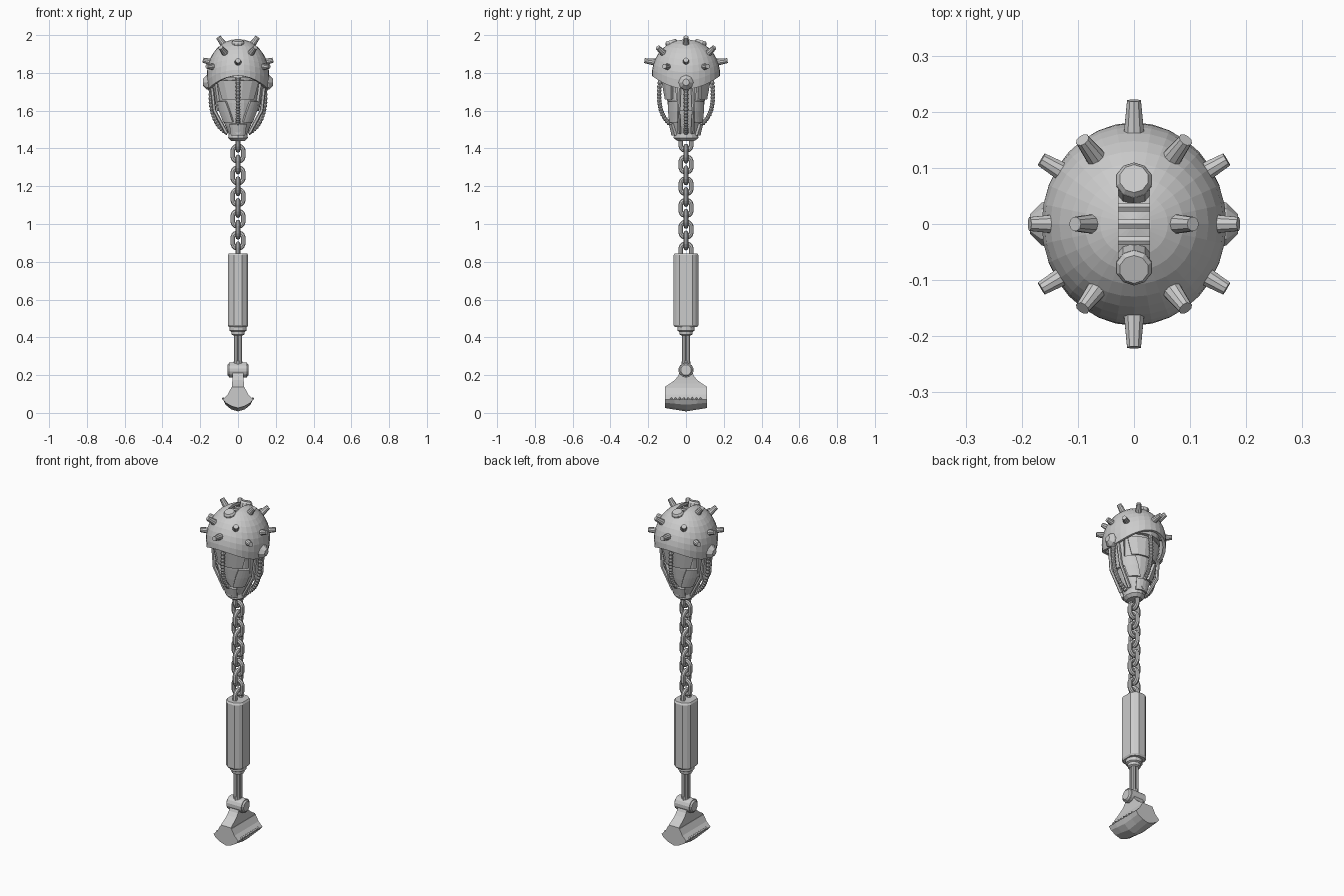
import bpy, bmesh, math
from mathutils import Vector, Matrix
from mathutils.geometry import interpolate_bezier

if "Cube" in bpy.data.objects:
    bpy.data.objects.remove(bpy.data.objects["Cube"])

GREY = (0.6, 0.6, 0.6, 1)
steel = bpy.data.materials.new("plain_steel")
steel.use_nodes = True
steel.diffuse_color = GREY
steel.node_tree.nodes["Principled BSDF"].inputs["Base Color"].default_value = GREY
TAU = 2 * math.pi


def finish(name, bm):
    bmesh.ops.recalc_face_normals(bm, faces=bm.faces)
    mesh = bpy.data.meshes.new(name)
    bm.to_mesh(mesh)
    bm.free()
    mesh.materials.append(steel)
    obj = bpy.data.objects.new(name, mesh)
    bpy.context.collection.objects.link(obj)
    return obj


def loft(name, rings, caps=True, closed=True, loop=False):
    """Skin a list of equal-length point rings."""
    bm = bmesh.new()
    rows = [[bm.verts.new(p) for p in ring] for ring in rings]
    n = len(rows[0])
    pairs = list(zip(rows, rows[1:])) + ([(rows[-1], rows[0])] if loop else [])
    for a, b in pairs:
        for i in range(n if closed else n - 1):
            j = (i + 1) % n
            bm.faces.new((a[i], a[j], b[j], b[i]))
    if caps and not loop:
        bm.faces.new(rows[0])
        bm.faces.new(rows[-1])
    return finish(name, bm)


def oval(z, rx, ry, n=16, a0=0.0, a1=TAU, end=False):
    steps = n - 1 if end else n
    angles = [a0 + (a1 - a0) * i / steps for i in range(n)]
    return [(rx * math.cos(a), ry * math.sin(a), z) for a in angles]


def cone(name, base, axis, r1, r2, length, n=10):
    """Truncated cone starting at base and running along axis."""
    bm = bmesh.new()
    bmesh.ops.create_cone(bm, cap_ends=True, segments=n, radius1=r1, radius2=r2, depth=length)
    axis = Vector(axis).normalized()
    move = Matrix.Translation(Vector(base) + axis * length / 2)
    bm.transform(move @ axis.to_track_quat('Z', 'Y').to_matrix().to_4x4())
    return finish(name, bm)


def tube(name, path, normal, radius, n=8, loop=False):
    """Sweep a circle along a planar path; radius is a function of the index."""
    rings, count = [], len(path)
    normal = Vector(normal)
    for i, p in enumerate(path):
        before = path[i - 1] if loop or i else p
        after = path[(i + 1) % count] if loop or i < count - 1 else p
        side = normal.cross((after - before).normalized())
        r = radius(i)
        rings.append([p + r * (math.cos(TAU * k / n) * side + math.sin(TAU * k / n) * normal)
                      for k in range(n)])
    return loft(name, rings, loop=loop)


def add_solidify(obj, thickness, offset):
    mod = obj.modifiers.new("thickness", 'SOLIDIFY')
    mod.thickness, mod.offset = thickness, offset


# Spiked helmet: oval dome whose rim rises at the front and back
def dome_ring(t, n=32):
    ring = []
    for i in range(n):
        a = TAU * i / n
        rim = 1.715 + 0.07 * math.sin(a) ** 2
        low = math.asin((rim - 1.79) / 0.25)
        e = low + (math.pi / 2 - low) * t
        height = 0.19 if e > 0 else 0.25
        ring.append((0.165 * math.cos(e) * math.cos(a), 0.181 * math.cos(e) * math.sin(a),
                     1.79 + height * math.sin(e)))
    return ring


helmet = loft("helmet", [dome_ring(t / 10) for t in range(10)] + [dome_ring(0.97)])
bm = bmesh.new()
bm.from_mesh(helmet.data)
rim_face = min(bm.faces, key=lambda f: f.calc_center_median().z)
bmesh.ops.delete(bm, geom=[rim_face] if len(rim_face.verts) > 4 else
                 [f for f in bm.faces if len(f.verts) > 4 and f.calc_center_median().z < 1.85],
                 context='FACES_ONLY')
bmesh.ops.recalc_face_normals(bm, faces=bm.faces)
bm.to_mesh(helmet.data)
bm.free()
add_solidify(helmet, 0.016, -1)

# Slot along the crown
bm = bmesh.new()
bmesh.ops.create_cube(bm, size=1, matrix=Matrix.Translation((0, 0, 2)) @ Matrix.Diagonal((0.056, 0.16, 0.2, 1)))
slot_cutter = finish("slot_cutter", bm)
slot_cutter.hide_render = True
slot_cutter.hide_viewport = True
slot_cutter.display_type = 'WIRE'
cut = helmet.modifiers.new("slot", 'BOOLEAN')
cut.object, cut.operation, cut.solver = slot_cutter, 'DIFFERENCE', 'EXACT'

# Inner skull under the helmet, with raised bands showing in the slot
core = []
for k in range(8):
    e = k / 7 * 1.5
    core.append(oval(1.775 + 0.165 * math.sin(e), 0.135 * math.cos(e), 0.145 * math.cos(e), 20))
loft("inner_skull", core)
for y in (-0.03, 0, 0.03):
    path = [Vector((x, y, 1.945 - 2 * x * x)) for x in (-0.04, -0.02, 0, 0.02, 0.04)]
    tube("crown_band", path, (0, 1, 0), lambda i: 0.009, 6)

# Crown bolts, side bosses and spikes
for s in (-1, 1):
    cone("crown_bolt", (0, s * 0.062, 1.91), (0, s * 0.3, 1), 0.033, 0.033, 0.056, 10)
    cone("crown_bolt_cap", (0, s * 0.078, 1.963), (0, s * 0.3, 1), 0.033, 0.026, 0.01, 10)
    cone("side_boss", (s * 0.145, 0, 1.75), (s, 0, 0), 0.043, 0.038, 0.02, 8)
    cone("side_boss_cap", (s * 0.165, 0, 1.75), (s, 0, 0), 0.038, 0.018, 0.02, 8)


def spike(tip, axis):
    axis = Vector(axis).normalized()
    cone("spike", Vector(tip) - axis * 0.07, axis, 0.02, 0.013, 0.07, 10)


for s in (-1, 1):
    spike((0, s * 0.22, 1.865), (0, s, 0.15))
    spike((s * 0.186, 0, 1.868), (s, 0, 0.25))
    spike((s * 0.105, 0, 1.99), (s * 0.6, 0, 0.8))
    for t in (-1, 1):
        spike((s * 0.165, t * 0.115, 1.835), (s * 0.85, t * 0.5, 0.08))
        spike((s * 0.092, t * 0.15, 1.935), (s * 0.47, t * 0.62, 0.6))

# Tapered face below the helmet: height, half width, half depth
PROFILE = [(1.78, 0.13, 0.125), (1.7, 0.112, 0.105), (1.64, 0.105, 0.098),
           (1.58, 0.09, 0.088), (1.52, 0.068, 0.075), (1.47, 0.045, 0.062), (1.45, 0.04, 0.055)]
loft("face_core", [oval(*p, 20) for p in PROFILE])


def face_radius(z):
    for (z1, x1, y1), (z0, x0, y0) in zip(PROFILE, PROFILE[1:]):
        if z >= z0:
            f = (z - z0) / (z1 - z0)
            return x0 + f * (x1 - x0), y0 + f * (y1 - y0)
    return PROFILE[-1][1:]


def face_plate(name, rows, grow):
    """Curved plate on the face; each row is height, start and end angle in degrees."""
    rings = []
    for z, a0, a1 in rows:
        rx, ry = face_radius(z)
        rings.append(oval(z, rx + grow, ry + grow, 6, math.radians(a0), math.radians(a1), True))
    add_solidify(loft(name, rings, caps=False, closed=False), 0.014, 0)


for turn in (0, 180):
    face_plate("brow_plate", [(1.76, turn + 35, turn + 145), (1.66, turn + 45, turn + 135)], 0.006)
    face_plate("chin_plate", [(1.53, turn + 58, turn + 122), (1.47, turn + 50, turn + 130)], 0.008)
    face_plate("side_plate", [(1.75, turn - 28, turn + 28), (1.6, turn - 22, turn + 22)], 0.01)
    for a0, a1 in ((22, 72), (158, 108)):
        lean = 8 if a0 < 90 else -8
        face_plate("cheek_plate", [(1.65, turn + a0, turn + a1 - lean * 2), (1.6, turn + a0, turn + a1 - lean),
                                   (1.54, turn + a0 + lean, turn + a1)], 0.008)

# Ribbed cables hanging on the four sides
def cable(points, normal):
    a, b, c, d = (Vector(p) for p in points)
    tube("ribbed_cable", interpolate_bezier(a, b, c, d, 33), normal,
         lambda i: 0.013 if i % 2 else 0.009)


for s in (-1, 1):
    cable([(s * 0.14, 0, 1.74), (s * 0.155, 0, 1.62), (s * 0.13, 0, 1.52), (s * 0.055, 0, 1.48)], (0, 1, 0))
    cable([(0, s * 0.135, 1.78), (0, s * 0.15, 1.66), (0, s * 0.145, 1.58), (0, s * 0.085, 1.53)], (1, 0, 0))
    for t in (-1, 1):
        strut = [Vector((s * 0.138, t * 0.035, 1.72)), Vector((s * 0.125, t * 0.04, 1.6)),
                 Vector((s * 0.06, t * 0.035, 1.48))]
        tube("jaw_strut", strut, (0, 1, 0), lambda i: 0.01, 6)
    cone("chin_bolt", (0, s * 0.05, 1.49), (0, s, 0), 0.02, 0.015, 0.03, 8)
loft("neck_collar", [oval(1.485, 0.05, 0.062, 12), oval(1.455, 0.052, 0.066, 12), oval(1.44, 0.036, 0.045, 12)])

# Chain of interlocking links, each turned a quarter from the last
for k in range(11):
    z = 1.43 - k * 0.0575
    across = Vector((0, 1, 0)) if k % 2 == 0 else Vector((1, 0, 0))
    normal = Vector((1, 0, 0)) if k % 2 == 0 else Vector((0, 1, 0))
    path = []
    for i in range(16):
        a = TAU * (i + 0.5) / 16
        lift = 0.013 if math.sin(a) > 0 else -0.013
        path.append(across * 0.028 * math.cos(a) + Vector((0, 0, z + lift + 0.028 * math.sin(a))))
    tube("chain_link", path, normal, lambda i: 0.0125, 8, True)


# Grip: chamfered block with stepped ferrule and fluted rod
def grip_ring(z, k):
    quarter = [(0.054, 0.034), (0.042, 0.051), (0.022, 0.066)]
    half = quarter + [(-x, y) for x, y in reversed(quarter)]
    return [(x * k, y * k, z) for x, y in half + [(-x, -y) for x, y in half]]


loft("grip", [grip_ring(z, k) for z, k in ((0.845, 0.9), (0.835, 1), (0.465, 1), (0.455, 0.9))])
loft("ferrule", [oval(z, r, r, 12) for z, r in
                 ((0.46, 0.045), (0.435, 0.045), (0.43, 0.036), (0.415, 0.034), (0.41, 0.025))])
for i in range(4):
    a = TAU * (i + 0.5) / 4
    cone("rod_flute", (0.014 * math.cos(a), 0.014 * math.sin(a), 0.24), (0, 0, 1), 0.011, 0.011, 0.18, 8)
cone("rod_socket", (0, 0, 0.23), (0, 0, 1), 0.03, 0.022, 0.045, 8)

# Hinge barrel and flared pommel
cone("hinge_barrel", (-0.048, 0, 0.227), (1, 0, 0), 0.04, 0.04, 0.096, 14)
for s in (-1, 1):
    cone("hinge_cap", (s * 0.046, 0, 0.227), (s, 0, 0), 0.036, 0.028, 0.01, 14)


def box_ring(z, x, y):
    return [(x, y, z), (-x, y, z), (-x, -y, z), (x, -y, z)]


loft("pommel_neck", [box_ring(*p) for p in (
    (0.215, 0.03, 0.034), (0.195, 0.03, 0.042), (0.175, 0.03, 0.058),
    (0.155, 0.031, 0.085), (0.137, 0.033, 0.112), (0.115, 0.036, 0.112))])


def wedge_ring(y, lift):
    half = [(0.036, 0.132), (0.055, 0.097), (0.08, 0.072), (0.066, 0.043 + lift * 0.6), (0.035, 0.018 + lift)]
    ring = half + [(0, 0.01 - 0.002 + lift)] + [(-x, z) for x, z in reversed(half)]
    return [(x, y, z) for x, z in ring]


loft("pommel_wedge", [wedge_ring(y, abs(y) * 0.16) for y in (-0.112, -0.06, 0, 0.06, 0.112)])
# Small teeth along the wedge edge
for s in (-1, 1):
    for i in range(8):
        cone("edge_tooth", (s * 0.074, -0.077 + i * 0.022, 0.075), (s, 0, 0), 0.008, 0.004, 0.01, 4)
